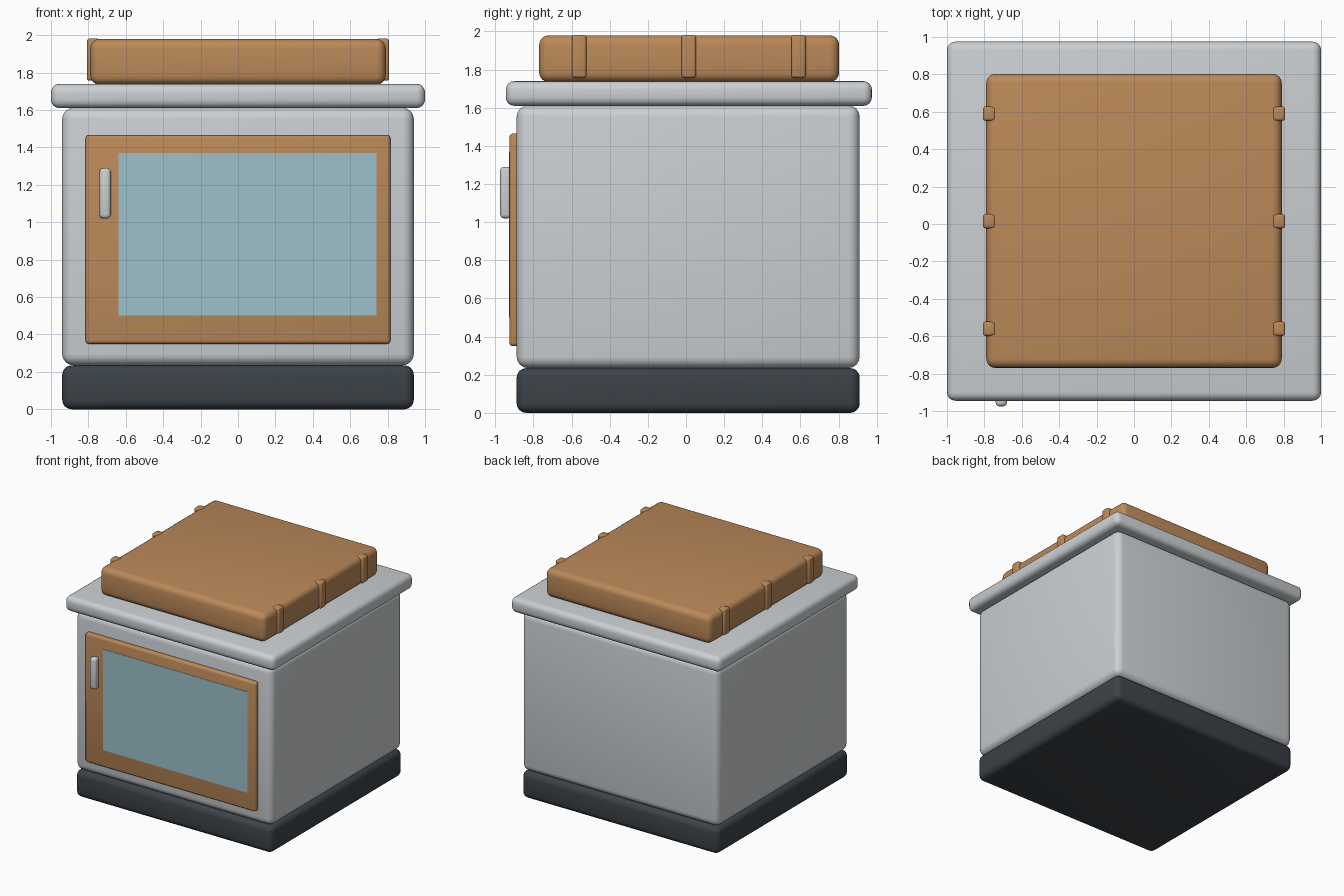
import bpy

if "Cube" in bpy.data.objects:
    bpy.data.objects.remove(bpy.data.objects["Cube"])


def material(name, rgb):
    m = bpy.data.materials.new(name)
    m.diffuse_color = (*rgb, 1)
    m.use_nodes = True
    m.node_tree.nodes["Principled BSDF"].inputs["Base Color"].default_value = m.diffuse_color
    return m


GREY = material("light grey", (0.60, 0.63, 0.65))
WOOD = material("tan wood", (0.50, 0.25, 0.10))
DARK = material("dark slate", (0.045, 0.055, 0.065))
GLASS = material("blue glass", (0.34, 0.53, 0.60))


def box(name, x, y, z, mat, radius=0.0, segments=4):
    """Rounded box given by its (min, max) range on each axis."""
    bpy.ops.mesh.primitive_cube_add(size=1, location=[(a + b) / 2 for a, b in (x, y, z)])
    ob = bpy.context.object
    ob.name = name
    ob.scale = [b - a for a, b in (x, y, z)]
    bpy.ops.object.transform_apply(location=False, rotation=False, scale=True)
    ob.data.materials.append(mat)
    if radius:
        bev = ob.modifiers.new("rounded edges", 'BEVEL')
        bev.width = radius
        bev.segments = segments
        bpy.ops.object.modifier_apply(modifier=bev.name)
        bpy.ops.object.shade_smooth_by_angle()
    return ob


# Cabinet: plinth, body and overhanging worktop
box("base", (-0.94, 0.94), (-0.888, 0.911), (0, 0.235), DARK, 0.05)
box("body", (-0.94, 0.94), (-0.888, 0.911), (0.235, 1.612), GREY, 0.06)
box("worktop", (-1, 1), (-0.945, 0.975), (1.61, 1.74), GREY, 0.045)

# Door with window and handle
box("door", (-0.815, 0.815), (-0.926, -0.87), (0.35, 1.465), WOOD, 0.018, 3)
box("door_window", (-0.64, 0.74), (-0.929, -0.924), (0.50, 1.37), GLASS)
box("door_handle", (-0.74, -0.68), (-0.975, -0.915), (1.02, 1.29), GREY, 0.02, 3)

# Lid on top with three ribs on each side
box("lid", (-0.79, 0.79), (-0.77, 0.803), (1.735, 1.98), WOOD, 0.05)
for side in (-1, 1):
    for i, y in enumerate((-0.56, 0.015, 0.59)):
        xs = sorted((side * 0.74, side * 0.808))
        box(f"lid_rib_{'left' if side < 0 else 'right'}_{i + 1}",
            xs, (y - 0.038, y + 0.038), (1.757, 1.982), WOOD, 0.014, 3)
